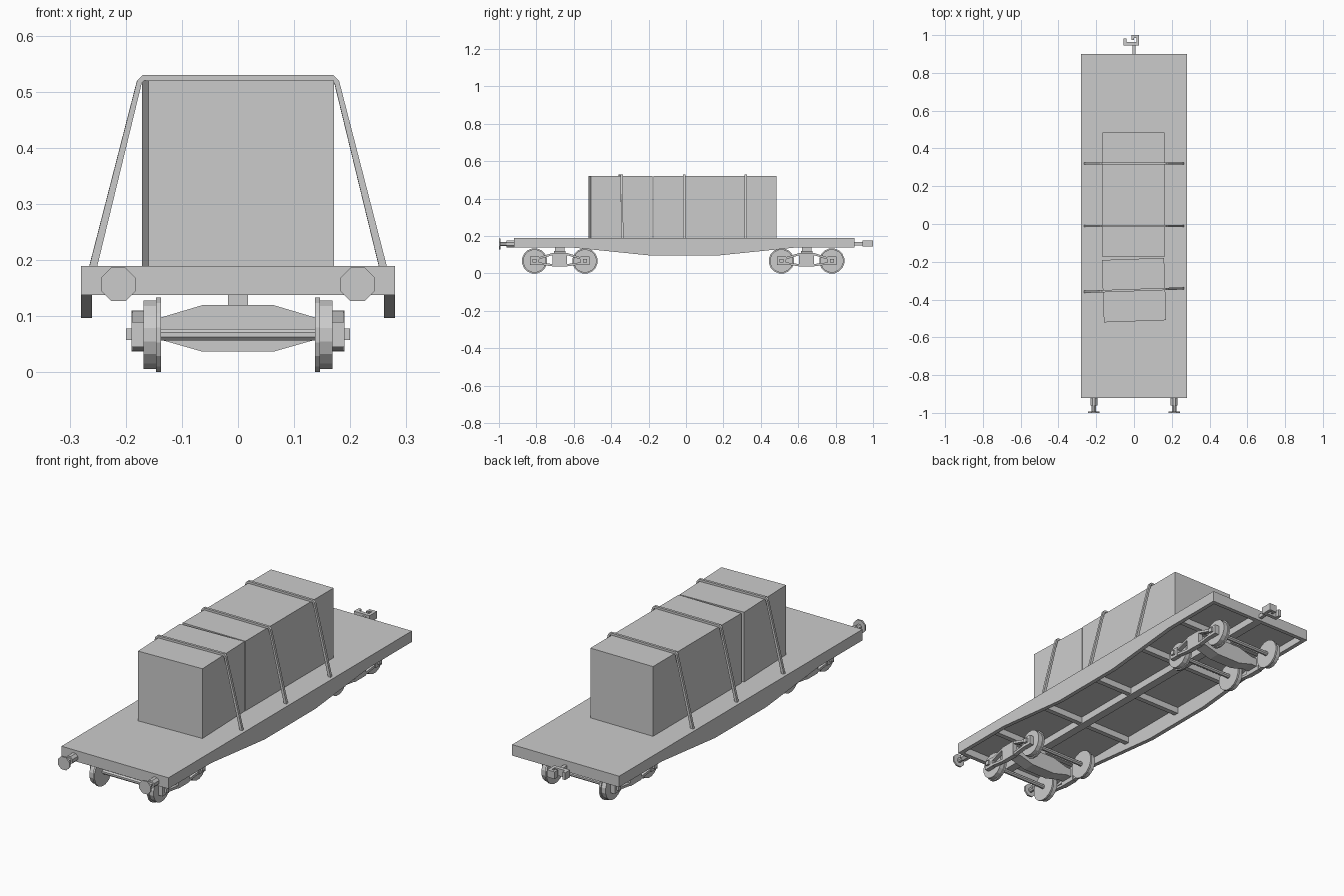
import bpy, bmesh
from math import cos, sin, pi, radians
from mathutils import Vector

cube = bpy.data.objects.get("Cube")
if cube:
    bpy.data.objects.remove(cube, do_unlink=True)

grey = bpy.data.materials.new("plain grey")
grey.use_nodes = True
grey.diffuse_color = (0.6, 0.6, 0.6, 1)
grey.node_tree.nodes["Principled BSDF"].inputs["Base Color"].default_value = (0.6, 0.6, 0.6, 1)


def prism(name, points, axis, lo, hi, y=0, turn=0):
    """Extrude a 2D profile along an axis; y and turn place the object."""
    def place(p, d):
        return Vector({"x": (d, p[0], p[1]), "y": (p[0], d, p[1]), "z": (p[0], p[1], d)}[axis])
    bm = bmesh.new()
    face = bm.faces.new([bm.verts.new(place(p, lo)) for p in points])
    new = bmesh.ops.extrude_face_region(bm, geom=[face])["geom"]
    shift = place((0, 0), hi - lo)
    bmesh.ops.translate(bm, vec=shift, verts=[v for v in new if isinstance(v, bmesh.types.BMVert)])
    bmesh.ops.recalc_face_normals(bm, faces=bm.faces)
    mesh = bpy.data.meshes.new(name)
    bm.to_mesh(mesh)
    bm.free()
    mesh.materials.append(grey)
    obj = bpy.data.objects.new(name, mesh)
    bpy.context.scene.collection.objects.link(obj)
    obj.location.y = y
    obj.rotation_euler.z = radians(turn)
    return obj


def rect(a0, a1, b0, b1):
    return [(a0, b0), (a1, b0), (a1, b1), (a0, b1)]


def box(name, x0, x1, y0, y1, z0, z1, y=0, turn=0):
    return prism(name, rect(x0, x1, y0, y1), "z", z0, z1, y, turn)


def ring(a, b, r, n):
    return [(a + r * cos((i + 0.5) * 2 * pi / n), b + r * sin((i + 0.5) * 2 * pi / n)) for i in range(n)]


def sided(name, points, s, inner, outer, y=0):
    """Extrude a (y, z) profile on one side of the wagon."""
    return prism(name, points, "x", min(s * inner, s * outer), max(s * inner, s * outer), y)


# Deck plate, end sills and fish-bellied side sills
box("deck", -0.28, 0.28, -0.92, 0.90, 0.172, 0.19)
box("front_end_sill", -0.26, 0.26, -0.92, -0.90, 0.138, 0.172)
box("back_end_sill", -0.26, 0.26, 0.88, 0.90, 0.138, 0.172)
belly = [(-0.92, 0.172), (-0.92, 0.138), (-0.6, 0.138), (-0.2, 0.097),
         (0.18, 0.097), (0.58, 0.138), (0.9, 0.138), (0.9, 0.172)]
for s, side in ((1, "left"), (-1, "right")):
    sided(side + "_side_sill", belly, s, 0.26, 0.28)

# Underframe beams
box("centre_beam", -0.02, 0.02, -0.9, 0.88, 0.138, 0.172)
for y in (-0.675, -0.36, -0.01, 0.34, 0.645):
    box("cross_beam", -0.26, 0.26, -0.012, 0.012, 0.142, 0.172, y)

# Crates
box("long_crate", -0.167, 0.161, -0.175, 0.485, 0.19, 0.52)
box("square_crate", -0.165, 0.165, -0.165, 0.165, 0.19, 0.52, -0.35, 2)

# Tie-down straps
outer = [(0.265, 0.19), (0.18, 0.52), (0.17, 0.53)]
inner = [(0.168, 0.52), (0.172, 0.515), (0.251, 0.19)]
half = outer + inner[::-1]
strap = outer + [(-x, z) for x, z in outer[::-1]] + [(-x, z) for x, z in inner[::-1]] + inner
for y, turn in ((0.32, 0), (-0.01, 0), (-0.35, 2)):
    prism("strap", strap, "y", -0.006, 0.006, y, turn)

# Front buffers
for s, side in ((1, "left"), (-1, "right")):
    for part, r, y0, y1 in (("sleeve", 0.02, -0.96, -0.92), ("rod", 0.012, -0.992, -0.96),
                            ("head", 0.0325, -1.0, -0.992)):
        prism(side + "_buffer_" + part, ring(s * 0.213, 0.157, r, 8), "y", y0, y1)

# Rear coupler
box("coupler_shank", -0.008, 0.008, 0.90, 0.95, 0.15, 0.168)
hook = [(-0.055, 0.945), (0.027, 0.945), (0.027, 1.0), (-0.012, 1.0), (-0.012, 0.975),
        (0, 0.975), (0, 0.986), (0.012, 0.986), (0.012, 0.963), (-0.04, 0.963),
        (-0.04, 0.982), (-0.055, 0.982)]
prism("coupler_hook", hook, "z", 0.143, 0.177)


# Bogies
def bogie(y):
    bolster = [(-0.137, 0.058), (-0.063, 0.037), (0.063, 0.037), (0.137, 0.058), (0.19, 0.058),
               (0.19, 0.098), (0.137, 0.098), (0.063, 0.12), (-0.063, 0.12), (-0.137, 0.098),
               (-0.19, 0.098), (-0.19, 0.058)]
    prism("bolster", bolster, "y", -0.03, 0.03, y)
    box("pivot", -0.018, 0.018, -0.025, 0.025, 0.118, 0.145, y)
    for end in (-1, 1):
        w = end * 0.135
        prism("axle", ring(w, 0.067, 0.011, 8), "x", -0.17, 0.17, y)
        for s in (-1, 1):
            sided("wheel_flange", ring(w, 0.067, 0.068, 16), s, 0.137, 0.146, y)
            sided("wheel_tread", ring(w, 0.067, 0.062, 16), s, 0.146, 0.168, y)
            sided("axle_box", rect(w - 0.024, w + 0.024, 0.045, 0.09), s, 0.168, 0.19, y)
            sided("axle_cap", rect(w - 0.01, w + 0.01, 0.058, 0.078), s, 0.19, 0.2, y)
            # Sloping bars from the axle box to the spring block
            a, b = end * 0.115, end * 0.038
            sided("upper_bar", [(a, 0.074), (a, 0.086), (b, 0.11), (b, 0.098)], s, 0.168, 0.188, y)
            sided("lower_bar", [(a, 0.048), (a, 0.06), (b, 0.05), (b, 0.038)], s, 0.168, 0.188, y)
    for s in (-1, 1):
        sided("spring_block", rect(-0.04, 0.04, 0.037, 0.11), s, 0.166, 0.19, y)


for y in (-0.675, 0.645):
    bogie(y)
